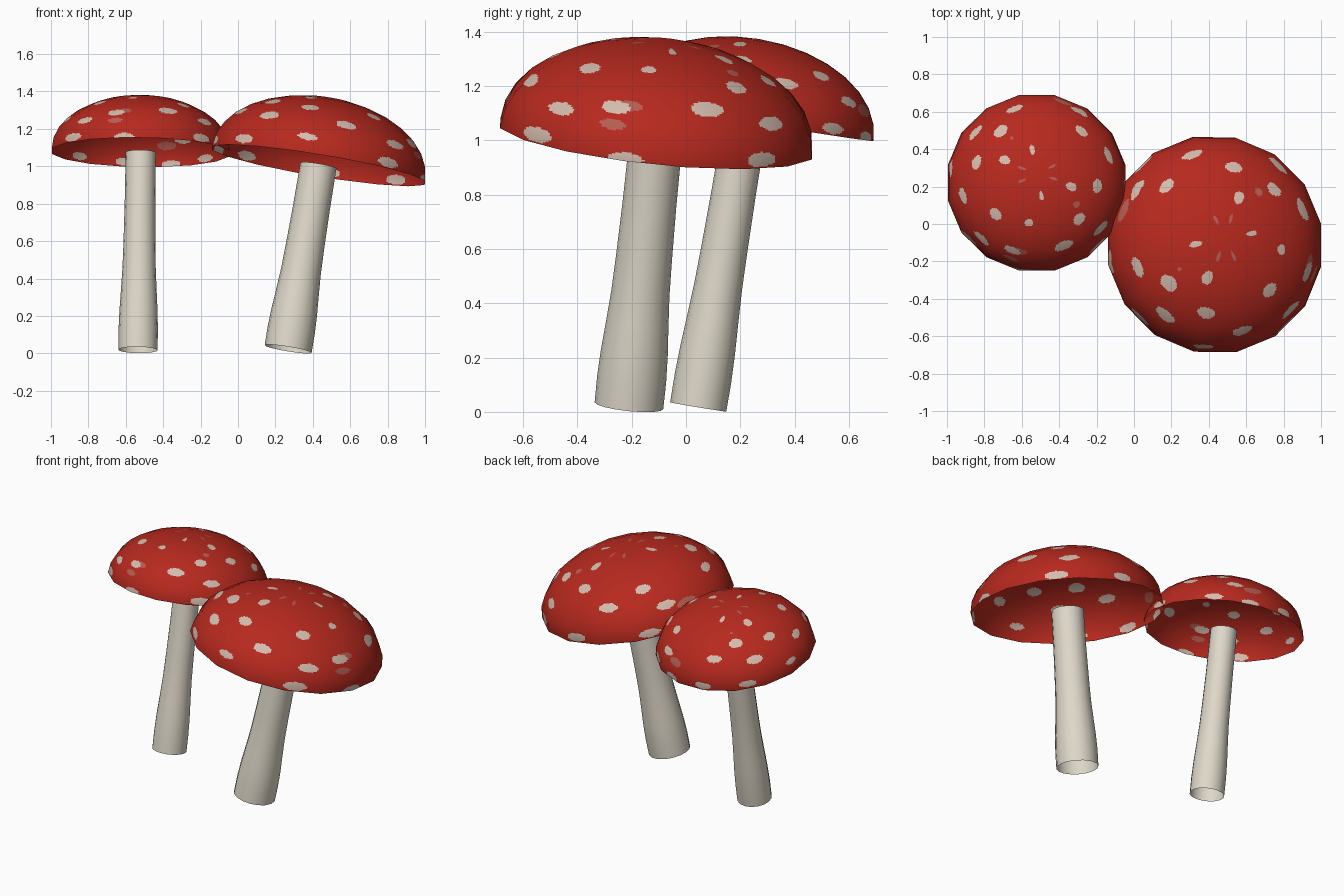
import bpy, bmesh, math
from mathutils import Vector, Matrix

if "Cube" in bpy.data.objects:
    bpy.data.objects.remove(bpy.data.objects["Cube"])

SIDES, RINGS = 16, 8          # visible facets of each cap
SUB_U, SUB_V = 18, 13         # fine cells inside each facet, for painted spots


def material(name, rgb):
    m = bpy.data.materials.new(name)
    m.diffuse_color = (*rgb, 1)
    m.use_nodes = True
    m.node_tree.nodes["Principled BSDF"].inputs["Base Color"].default_value = m.diffuse_color
    return m


RED = material("cap red", (0.47, 0.022, 0.013))
PALE = material("spot cream", (0.66, 0.50, 0.42))
DIM = material("faded spot pink", (0.47, 0.11, 0.085))
STEM = material("stem ivory", (0.74, 0.69, 0.59))

# spots shared by both caps: azimuth, angle from the apex (degrees), size
SPOTS = [(70, 23.5, 1), (192, 16, .9), (246, 23.5, 1.05), (10, 14.5, .8),
         (80.5, 42.5, 1), (44, 42.5, 1), (136, 45.5, 1), (219, 40.5, 1.15),
         (257, 44, 1), (313, 39.5, 1), (350, 33, .7),
         (108, 57, 1), (148, 64, 1), (198, 55, 1), (233, 59.5, 1.1), (283.5, 58.5, 1),
         (317, 67, 1), (341, 60, 1), (21, 56, 1.15), (52, 65, 1), (262, 76, .8),
         (310, 85, 1.1), (349, 89, 1), (43, 85, 1.1), (85, 85, 1), (133, 85, 1),
         (160, 88, 1), (190, 85, 1), (224, 84, 1)]
FADED = [(117, 10.5, .7), (73, 10.5, .7), (250, 10.5, .7), (294, 10.5, .7), (53, 33, .6),
         (214, 30, .3), (162, 69, 1.1), (347, 58, .8), (342, 70, .8)]


def finish(name, bm, mats, matrix):
    me = bpy.data.meshes.new(name)
    for f in bm.faces:
        f.smooth = True
    bm.to_mesh(me)
    bm.free()
    for m in mats:
        me.materials.append(m)
    ob = bpy.data.objects.new(name, me)
    ob.matrix_world = matrix
    bpy.context.collection.objects.link(ob)
    return ob


def make_stem(name, r, length, matrix):
    # open tube, swollen at the foot
    prof = [(0, .216), (.1, .217), (.2, .210), (.3, .197), (.42, .183),
            (.55, .176), (.75, .169), (1, .166)]
    bm = bmesh.new()
    rows = []
    for t, w in prof:
        rows.append([bm.verts.new((r * w * math.cos(a), r * w * math.sin(a), (t - 1) * length))
                     for a in (2 * math.pi * k / SIDES for k in range(SIDES))])
    for a, b in zip(rows, rows[1:]):
        for k in range(SIDES):
            n = (k + 1) % SIDES
            bm.faces.new((a[k], a[n], b[n], b[k]))
    finish(name, bm, [STEM], matrix)


def spot_index(azimuth, polar):
    # round in angle, so spots narrow towards the apex
    for index, group in ((1, SPOTS), (2, FADED)):
        for a, t, size in group:
            da = (azimuth - a + 180) % 360 - 180
            if (da / 6.6) ** 2 + ((polar - t) / 3.9) ** 2 < size * size:
                return index
    return 0


def make_cap(name, r, h, matrix, turn):
    def corner(k, j):
        a = 2 * math.pi * (k + .5) / SIDES
        t = .5 * math.pi * j / RINGS
        return Vector((r * math.sin(t) * math.cos(a), r * math.sin(t) * math.sin(a), h * math.cos(t)))

    # faceted hollow dome, each facet split into small flat cells
    bm = bmesh.new()
    cols, nrows = SIDES * SUB_U, RINGS * SUB_V
    vs = []
    for v in range(1, nrows + 1):
        j, fv = divmod(v, SUB_V)
        row = []
        for u in range(cols):
            k, fu = divmod(u, SUB_U)
            top = corner(k, j).lerp(corner(k + 1, j), fu / SUB_U)
            low = corner(k, j + 1).lerp(corner(k + 1, j + 1), fu / SUB_U)
            row.append(bm.verts.new(top.lerp(low, fv / SUB_V)))
        vs.append(row)
    apex = bm.verts.new((0, 0, h))
    for u in range(cols):
        bm.faces.new((apex, vs[0][u], vs[0][(u + 1) % cols]))
    for a, b in zip(vs, vs[1:]):
        for u in range(cols):
            n = (u + 1) % cols
            bm.faces.new((a[u], b[u], b[n], a[n]))
    for f in bm.faces:
        c = f.calc_center_median()
        polar = math.degrees(math.atan2(math.hypot(c.x, c.y) / r, c.z / h))
        f.material_index = spot_index(math.degrees(math.atan2(c.y, c.x)) - turn, polar)
    ob = finish(name, bm, [RED, PALE, DIM], matrix)
    # shade the facets as one smooth dome
    me = ob.data
    me.normals_split_custom_set_from_vertices(
        [Vector((v.co.x / r**2, v.co.y / r**2, v.co.z / h**2)).normalized() for v in me.vertices])


def mushroom(prefix, base, top, r, turn):
    base, top = Vector(base), Vector(top)
    axis = top - base
    rot = Vector((0, 0, 1)).rotation_difference(axis.normalized()).to_matrix().to_4x4()
    matrix = Matrix.Translation(top) @ rot
    make_stem(prefix + "_stem", r, axis.length, matrix)
    make_cap(prefix + "_cap", r, r * .622, matrix, turn)


# large mushroom on the right, small one on the left turned a quarter
mushroom("large_mushroom", (.268, -.21, .023), (.43, -.11, 1.005), .588, 0)
mushroom("small_mushroom", (-.535, .045, .018), (-.52, .22, 1.075), .485, -90)
